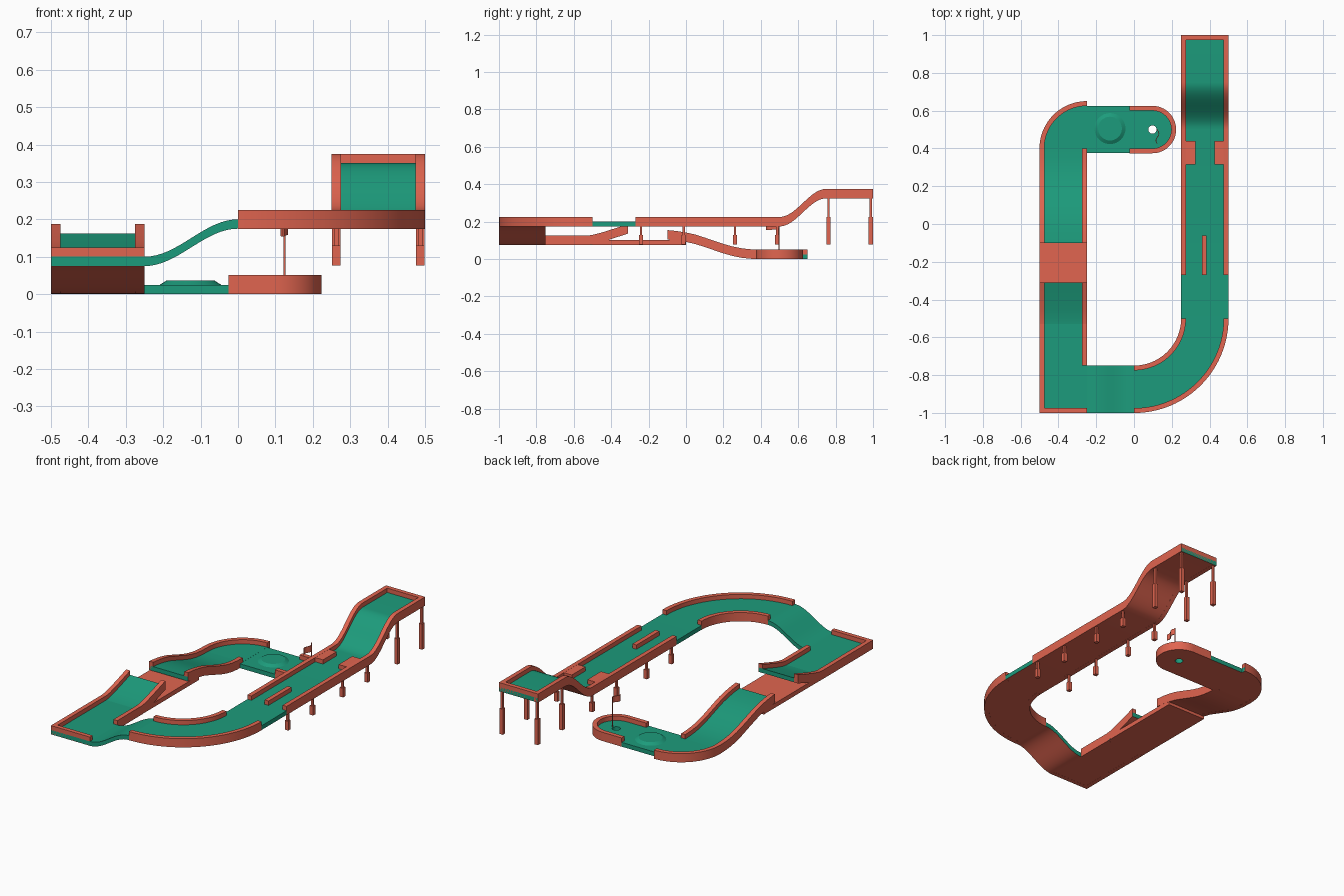
import bpy, bmesh, math
from mathutils import Vector

if "Cube" in bpy.data.objects:
    bpy.data.objects.remove(bpy.data.objects["Cube"])


def material(name, col):
    m = bpy.data.materials.new(name)
    m.diffuse_color = col
    m.use_nodes = True
    m.node_tree.nodes["Principled BSDF"].inputs["Base Color"].default_value = m.diffuse_color
    return m


RED = material("red_plastic", (0.75, 0.13, 0.08, 1))
GREEN = material("green_felt", (0.012, 0.33, 0.2, 1))


def finish(bm, name, mats):
    # green slabs get a red underside
    bmesh.ops.remove_doubles(bm, verts=bm.verts, dist=1e-5)
    bmesh.ops.recalc_face_normals(bm, faces=bm.faces)
    bm.normal_update()
    for f in bm.faces:
        f.material_index = 1 if len(mats) > 1 and f.normal.z < -0.2 else 0
    me = bpy.data.meshes.new(name)
    bm.to_mesh(me)
    bm.free()
    for m in mats:
        me.materials.append(m)
    ob = bpy.data.objects.new(name, me)
    bpy.context.collection.objects.link(ob)
    bpy.ops.object.select_all(action='DESELECT')
    ob.select_set(True)
    bpy.context.view_layer.objects.active = ob
    bpy.ops.object.shade_smooth_by_angle(angle=math.radians(30))
    return ob


# Paths are lists of (point, sideways direction)
def lane(x, yz):
    return [(Vector((x, y, z)), Vector((1, 0, 0))) for y, z in yz]


def cross_lane(y, xz):
    return [(Vector((x, y, z)), Vector((0, 1, 0))) for x, z in xz]


def arc(cx, cy, r, a0, a1, z, n=24):
    out = []
    for i in range(n + 1):
        a = math.radians(a0 + (a1 - a0) * i / n)
        d = Vector((math.cos(a), math.sin(a), 0))
        out.append((Vector((cx, cy, z)) + d * r, d))
    return out


def s_curve(a, b, z0, z1, n=16):
    return [(a + (b - a) * i / n, z0 + (z1 - z0) * (1 - math.cos(math.pi * i / n)) / 2)
            for i in range(n + 1)]


def sweep(name, path, lo, hi, bottom, top, mats):
    bm = bmesh.new()
    rings = [[bm.verts.new(p + d * s + Vector((0, 0, h)))
              for s, h in ((lo, bottom), (hi, bottom), (hi, top), (lo, top))] for p, d in path]
    for a, b in zip(rings, rings[1:]):
        for k in range(4):
            bm.faces.new((a[k], a[(k + 1) % 4], b[(k + 1) % 4], b[k]))
    bm.faces.new(rings[0])
    bm.faces.new(rings[-1])
    bmesh.ops.dissolve_degenerate(bm, edges=bm.edges, dist=1e-5)
    return finish(bm, name, mats)


def floor(name, path, lo=-0.125, hi=0.125):
    sweep(name, path, lo, hi, -0.025, 0, (GREEN, RED))


def wall(name, path, side):
    lo, hi = sorted((side * 0.1, side * 0.1255))
    sweep(name, path, lo, hi, -0.0255, 0.025, (RED,))


def box(name, x0, x1, y0, y1, z0, z1):
    sweep(name, lane(0, [(y0, 0), (y1, 0)]), x0, x1, z0, z1, (RED,))


def cone(name, x, y, z0, z1, r0, r1, mat, n=32):
    bm = bmesh.new()
    bmesh.ops.create_cone(bm, cap_ends=True, segments=n, radius1=r0, radius2=r1, depth=z1 - z0)
    bmesh.ops.translate(bm, verts=bm.verts, vec=(x, y, (z0 + z1) / 2))
    finish(bm, name, (mat,))


# Upper lane: straight, hill and raised tee
hill = s_curve(0.5, 0.75, 0.2, 0.35)
upper = lane(0.375, [(-0.27, 0.2)] + hill + [(1, 0.35)])
floor("upper_lane_floor", lane(0.375, [(-0.5, 0.2)] + hill + [(1, 0.35)]))
for s, n in ((-1, "left"), (1, "right")):
    wall("upper_lane_wall_" + n, upper, s)
box("tee_back_wall", 0.25, 0.5, 0.975, 1, 0.325, 0.375)

# Narrow gate and centre divider
for s, n in ((0.25, "left"), (0.425, "right")):
    box("gate_block_" + n, s, s + 0.075, 0.315, 0.44, 0.19, 0.2245)
box("centre_divider", 0.36, 0.385, -0.27, -0.06, 0.19, 0.225)

# Stepped support legs
for s, x in (("left", 0.2625), ("right", 0.4875)):
    for i, y in enumerate((-0.24, -0.0125, 0.2625, 0.4875, 0.7625, 0.9875)):
        top, knee = (0.327, 0.225) if i > 3 else (0.177, 0.13)
        w = 0.011
        box(f"leg_{s}_{i}", x - w, x + w, y - w, y + w, 0.077, knee)
        box(f"leg_pin_{s}_{i}", x - 0.006, x + 0.006, y - 0.006, y + 0.006, knee, top)

# Wide front bend
bend = arc(0, -0.5, 0.375, -90, 0, 0.2)
floor("bend_floor", bend)
wall("bend_inner_wall", bend, -1)
wall("bend_outer_wall", bend, 1)

# Open slope down to the corner
floor("open_slope", cross_lane(-0.875, s_curve(-0.25, 0, 0.1, 0.2)))

# Square corner and run-up
X = -0.375
floor("corner_floor", lane(X, [(-1, 0.1), (-0.5, 0.1)]))
wall("corner_left_wall", lane(X, [(-1, 0.1), (-0.52, 0.1)]), -1)
wall("run_up_right_wall", lane(X, [(-0.75, 0.1), (-0.52, 0.1)]), 1)
box("corner_front_wall", -0.5, -0.25, -1, -0.975, 0.0745, 0.125)

# Jump ramp over the bare gap
ramp = lane(X, [(-0.53, 0.1), (-0.5, 0.104), (-0.45, 0.117), (-0.38, 0.139), (-0.31, 0.162)])
floor("jump_ramp", ramp)
wall("jump_wall_left", ramp, -1)
wall("jump_wall_right", ramp, 1)
box("gap_base", -0.5, -0.25, -0.5, 0, 0.075, 0.101)

# Landing and slope down to the last turn
land = lane(X, [(-0.1, 0.13), (-0.05, 0.125), (0, 0.117), (0.05, 0.106), (0.1, 0.09),
                (0.15, 0.073), (0.2, 0.056), (0.25, 0.042), (0.3, 0.032), (0.35, 0.027),
                (0.4, 0.0255)])
floor("landing_floor", land)
wall("landing_wall_left", land, -1)
wall("landing_wall_right", land, 1)

# Last turn
turn = arc(-0.25, 0.4, 0.125, 90, 180, 0.0255)
floor("last_turn_floor", turn)
wall("last_turn_wall", turn, 1)

# Putting green with a round end and a hole
bm = bmesh.new()
outline = [p.xy for p, d in arc(0.0975, 0.5, 0.125, -90, 90, 0, 32)]
outline += [Vector((-0.25, 0.625)), Vector((-0.25, 0.375))]
cup = [p.xy for p, d in arc(0.0975, 0.5, 0.022, 0, 360, 0, 24)][:-1]
edges = []
for loop in (outline, cup):
    vs = [bm.verts.new((p.x, p.y, 0)) for p in loop]
    edges += [bm.edges.new((vs[i - 1], vs[i])) for i in range(len(vs))]
bmesh.ops.triangle_fill(bm, edges=edges, use_beauty=True)
ext = bmesh.ops.extrude_face_region(bm, geom=bm.faces[:])
bmesh.ops.translate(bm, vec=(0, 0, 0.025),
                    verts=[g for g in ext["geom"] if isinstance(g, bmesh.types.BMVert)])
finish(bm, "putting_green", (GREEN, RED))
rim = cross_lane(0.5, [(-0.025, 0.0255)])
rim = [(Vector((-0.025, 0.5, 0.0255)), Vector((0, -1, 0)))]
rim += arc(0.0975, 0.5, 0, -90, 90, 0.0255, 32)
rim += [(Vector((-0.025, 0.5, 0.0255)), Vector((0, 1, 0)))]
wall("putting_green_rim", rim, 1)
cone("green_bump", -0.127, 0.505, 0.02, 0.037, 0.09, 0.063, GREEN)

# Flag
cone("flag_pole", 0.124, 0.497, 0.02, 0.2, 0.003, 0.003, RED, 12)
wave = [(Vector((0.124 + 0.008 * math.sin(i * 0.6), 0.497 - 0.007 * i, 0.178 - 0.0006 * i)),
         Vector((1, 0, 0))) for i in range(11)]
sweep("flag_cloth", wave, -0.002, 0.002, -0.018, 0.018, (RED,))
